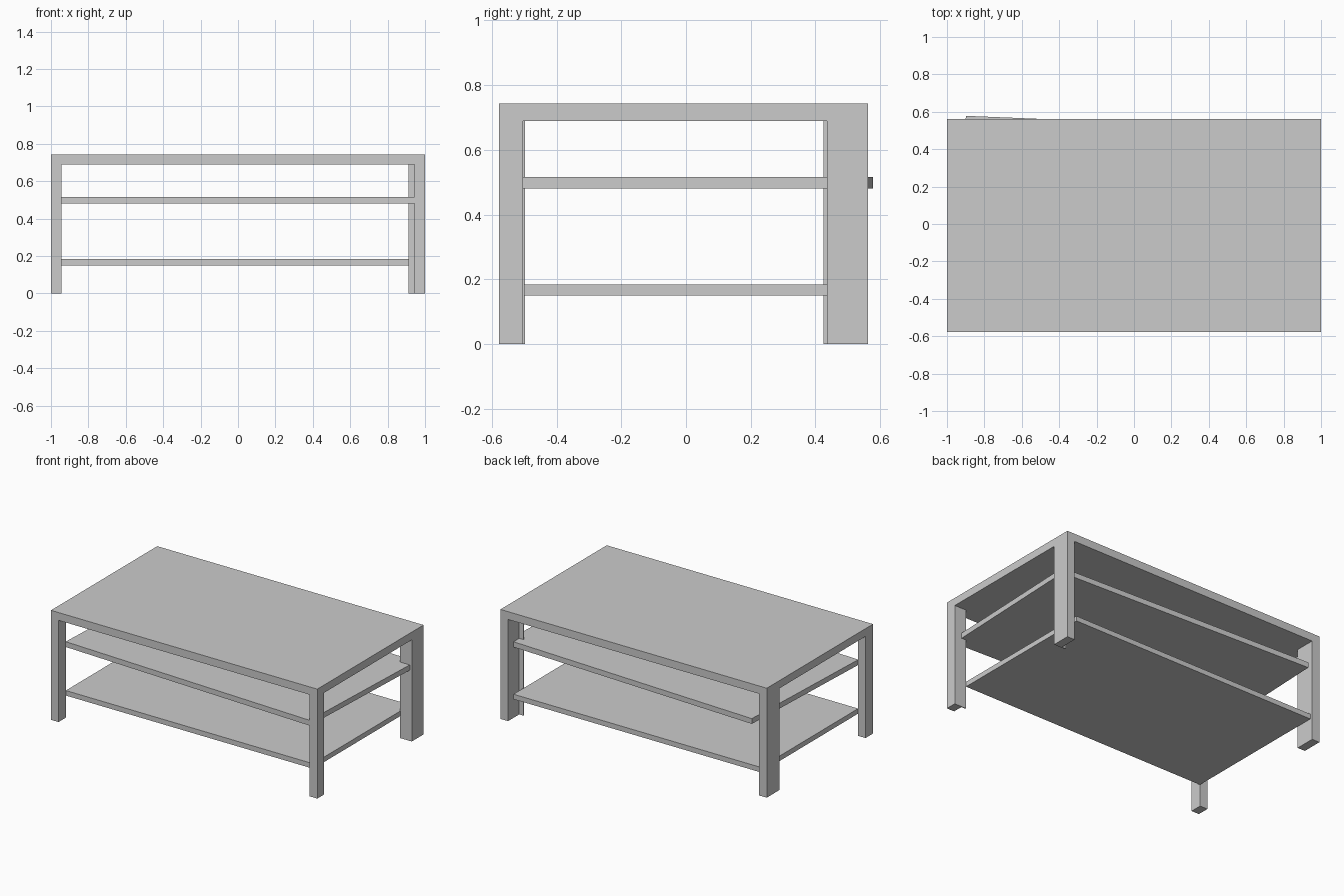
import bpy
import math

cube = bpy.data.objects.get("Cube")
if cube:
    bpy.data.objects.remove(cube, do_unlink=True)

grey = bpy.data.materials.new("light_grey")
grey.use_nodes = True
colour = (0.6, 0.6, 0.6, 1)
grey.diffuse_color = colour
grey.node_tree.nodes["Principled BSDF"].inputs["Base Color"].default_value = colour


def box(name, x, y, z, turn=0.0):
    """Box from (low, high) ranges, optionally turned about its own centre."""
    ranges = (x, y, z)
    bpy.ops.mesh.primitive_cube_add(size=1, location=[(a + b) / 2 for a, b in ranges])
    obj = bpy.context.object
    obj.name = name
    obj.scale = [b - a for a, b in ranges]
    obj.rotation_euler.z = turn
    obj.data.materials.append(grey)
    return obj


FRONT, BACK = -0.578, 0.562
UNDERSIDE, TOP = 0.69, 0.743
INNER = 0.943

# Table top
box("table_top", (-1, 1), (FRONT, BACK), (UNDERSIDE, TOP))

# Legs, deeper at the back
leg_height = (0, UNDERSIDE)
box("front_right_leg", (-1, -INNER), (FRONT, -0.498), leg_height)
box("back_right_leg", (-1, -INNER), (0.425, BACK), leg_height)
box("front_left_leg", (INNER, 1), (FRONT, -0.504), leg_height)
box("back_left_leg", (INNER, 1), (0.436, BACK), leg_height)

# Thin lips on the inner ends of the left legs
box("front_left_lip", (0.912, 1), (-0.51, -0.504), leg_height)
box("back_left_lip", (0.912, 1), (0.436, 0.442), leg_height)

# Shelves: the lower one is square to the frame, the middle one sits askew
box("lower_shelf", (-INNER, 0.914), (-0.5, 0.545), (0.15, 0.184))
box("middle_shelf", (-0.922, 0.966), (-0.54, 0.54), (0.48, 0.516), math.radians(-2.35))
